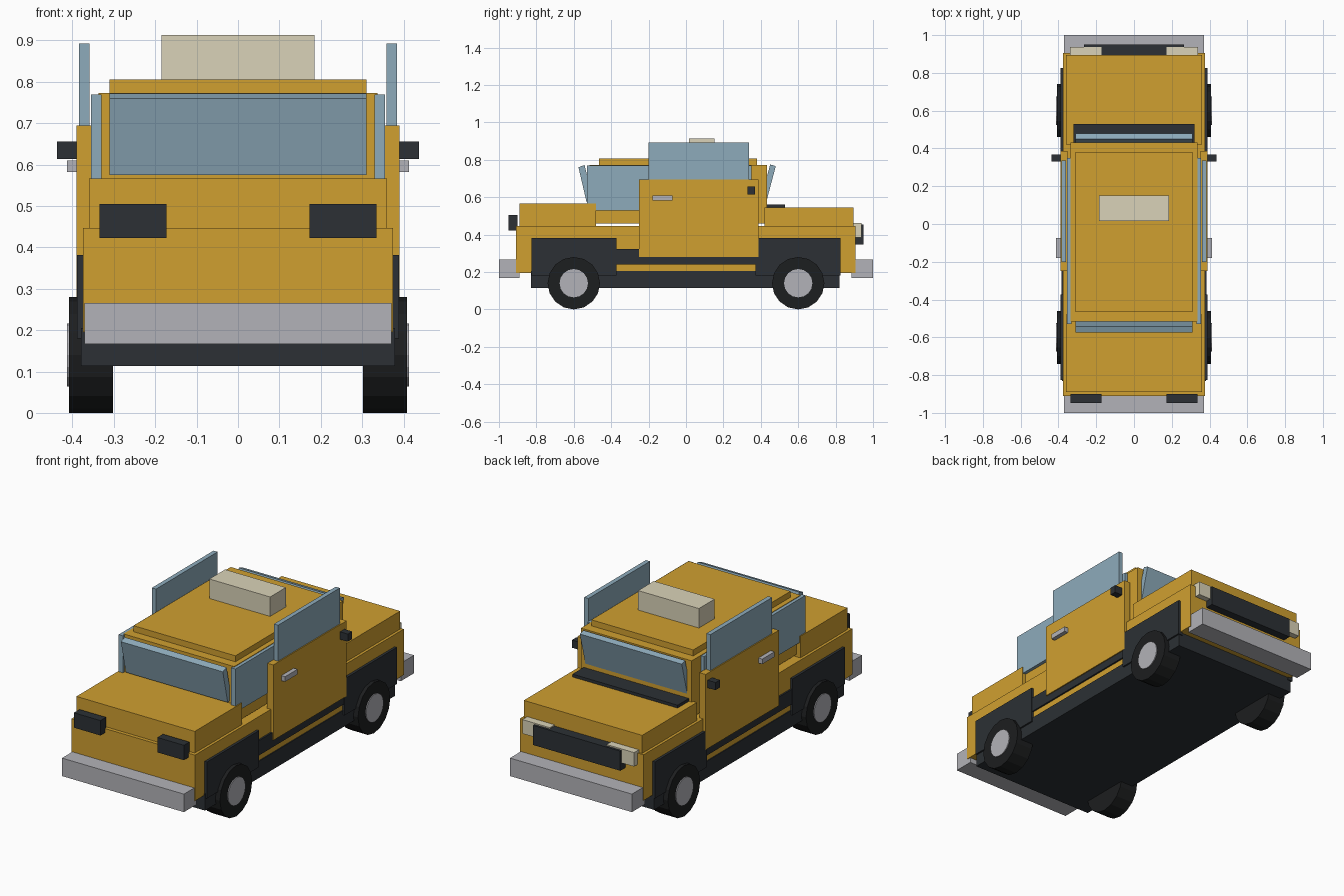
import bpy, bmesh, math
from mathutils import Matrix

if "Cube" in bpy.data.objects:
    bpy.data.objects.remove(bpy.data.objects["Cube"])


def material(name, rgb):
    m = bpy.data.materials.new(name)
    m.diffuse_color = (*rgb, 1)
    m.use_nodes = True
    m.node_tree.nodes["Principled BSDF"].inputs["Base Color"].default_value = m.diffuse_color
    return m


PAINT = material("yellow_paint", (0.63, 0.35, 0.03))
DARK = material("dark_trim", (0.025, 0.03, 0.035))
TYRE = material("tyre_rubber", (0.012, 0.013, 0.014))
GLASS = material("glass", (0.27, 0.41, 0.5))
LAMP = material("cream_lamp", (0.7, 0.65, 0.48))
METAL = material("metal", (0.45, 0.45, 0.48))


def finish(name, bm, mat):
    bmesh.ops.recalc_face_normals(bm, faces=bm.faces)
    mesh = bpy.data.meshes.new(name)
    bm.to_mesh(mesh)
    bm.free()
    mesh.materials.append(mat)
    ob = bpy.data.objects.new(name, mesh)
    bpy.context.collection.objects.link(ob)
    return ob


def box(name, x, y, z, mat):
    bm = bmesh.new()
    bmesh.ops.create_cube(bm, size=1)
    for v in bm.verts:
        for i, (lo, hi) in enumerate((x, y, z)):
            v.co[i] = lo if v.co[i] < 0 else hi
    return finish(name, bm, mat)


def pair(name, x, y, z, mat):
    box(name + "_right", x, y, z, mat)
    box(name + "_left", (-x[1], -x[0]), y, z, mat)


def slab(name, profile, x0, x1, mat):
    # side profile in (y, z), extruded across x
    bm = bmesh.new()
    f = bm.faces.new([bm.verts.new((x0, y, z)) for y, z in profile])
    r = bmesh.ops.extrude_face_region(bm, geom=[f])
    bmesh.ops.translate(bm, vec=(x1 - x0, 0, 0),
                        verts=[v for v in r["geom"] if isinstance(v, bmesh.types.BMVert)])
    return finish(name, bm, mat)


def disc(name, x0, x1, y, z, radius, mat, sides=16):
    bm = bmesh.new()
    mtx = Matrix.Translation(((x0 + x1) / 2, y, z)) @ Matrix.Rotation(math.pi / 2, 4, 'Y')
    bmesh.ops.create_cone(bm, cap_ends=True, segments=sides, radius1=radius,
                          radius2=radius, depth=abs(x1 - x0), matrix=mtx)
    return finish(name, bm, mat)


# Body shell and chassis
box("chassis", (-0.38, 0.38), (-0.83, 0.82), (0.113, 0.205), DARK)
box("lower_body", (-0.375, 0.375), (-0.91, 0.905), (0.195, 0.447), PAINT)
box("tail_deck", (-0.36, 0.36), (-0.89, -0.48), (0.447, 0.566), PAINT)
box("hood", (-0.36, 0.36), (0.42, 0.895), (0.447, 0.546), PAINT)
box("cowl", (-0.32, 0.32), (0.43, 0.53), (0.546, 0.562), DARK)

# Cabin, roof and roof sign
box("cabin", (-0.337, 0.337), (-0.515, 0.432), (0.46, 0.773), PAINT)
box("roof", (-0.31, 0.31), (-0.465, 0.38), (0.773, 0.806), PAINT)
box("roof_sign", (-0.185, 0.185), (0.015, 0.152), (0.806, 0.913), LAMP)

# Glass
pair("side_window", (0.33, 0.355), (-0.53, 0.35), (0.53, 0.77), GLASS)
slab("front_windshield", [(0.40, 0.585), (0.45, 0.775), (0.48, 0.766), (0.43, 0.577)],
     -0.31, 0.31, GLASS)
slab("rear_window", [(-0.50, 0.585), (-0.542, 0.772), (-0.575, 0.76), (-0.532, 0.575)],
     -0.31, 0.31, GLASS)

# Doors and their fittings
pair("door", (0.353, 0.39), (-0.25, 0.387), (0.28, 0.695), PAINT)
pair("door_glass", (0.359, 0.384), (-0.20, 0.336), (0.68, 0.893), GLASS)
pair("door_handle", (0.38, 0.413), (-0.18, -0.073), (0.582, 0.61), METAL)
pair("mirror", (0.385, 0.437), (0.33, 0.368), (0.614, 0.656), DARK)

# Side trim
pair("sill", (0.36, 0.384), (-0.38, 0.38), (0.24, 0.322), DARK)

# Bumpers, lamps and grille
box("rear_bumper", (-0.371, 0.371), (-1.0, -0.89), (0.167, 0.266), METAL)
box("front_bumper", (-0.371, 0.371), (0.885, 1.0), (0.167, 0.266), METAL)
box("grille", (-0.265, 0.265), (0.89, 0.95), (0.347, 0.455), DARK)
pair("headlight", (0.173, 0.34), (0.89, 0.937), (0.385, 0.462), LAMP)
pair("tail_light", (0.173, 0.335), (-0.948, -0.90), (0.423, 0.505), DARK)

# Wheels and wheel-arch panels
for end, s in (("front", 1), ("rear", -1)):
    pair(end + "_arch_panel", (0.36, 0.389), tuple(sorted((s * 0.372, s * 0.825))),
         (0.18, 0.381), DARK)
    for side, d in (("right", 1), ("left", -1)):
        disc(f"{end}_tyre_{side}", d * 0.302, d * 0.408, s * 0.6, 0.14, 0.14, TYRE)
        disc(f"{end}_hub_{side}", d * 0.32, d * 0.413, s * 0.6, 0.14, 0.076, METAL)
